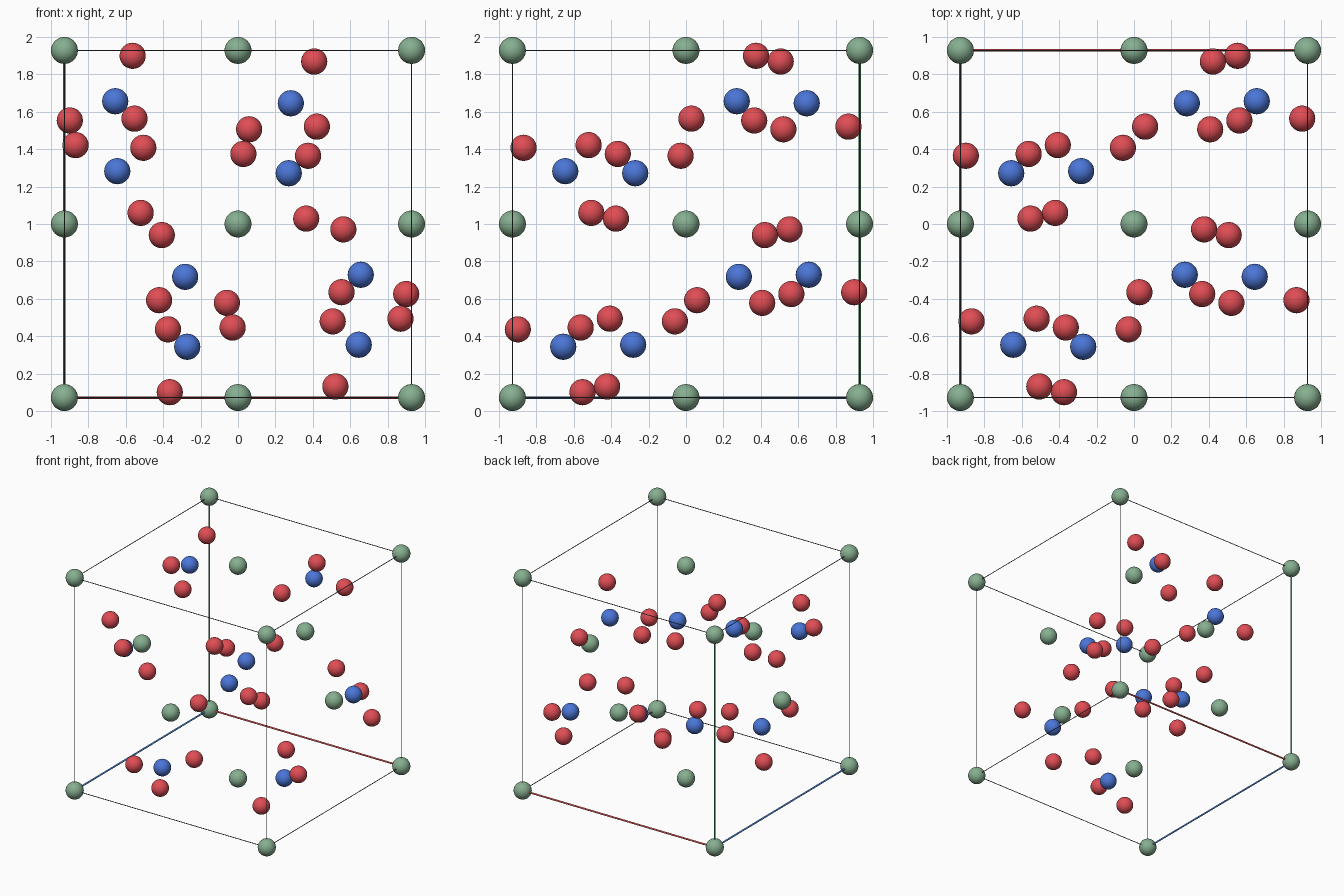
import bpy
from mathutils import Vector

if "Cube" in bpy.data.objects:
    bpy.data.objects.remove(bpy.data.objects["Cube"])

A = 1.856                      # cell edge length
CENTRE = Vector((0, 0, 1.0))


def material(name, rgb):
    m = bpy.data.materials.new(name)
    m.diffuse_color = (*rgb, 1)
    m.use_nodes = True
    m.node_tree.nodes["Principled BSDF"].inputs["Base Color"].default_value = m.diffuse_color
    return m


GREEN = material("sage green", (0.24, 0.43, 0.28))
BLUE = material("blue", (0.07, 0.18, 0.68))
RED = material("red", (0.74, 0.075, 0.09))
GREY = material("dark grey", (0.10, 0.10, 0.10))
AXIS_RED = material("axis red", (0.70, 0.08, 0.08))
AXIS_GREEN = material("axis green", (0.06, 0.34, 0.12))
AXIS_BLUE = material("axis blue", (0.07, 0.24, 0.70))


def place(f):
    """Cell coordinates (-0.5..0.5, second axis up) to scene coordinates."""
    return CENTRE + A * Vector((f[0], -f[2], f[1]))


def sphere(name, f, radius, mat):
    bpy.ops.mesh.primitive_uv_sphere_add(segments=32, ring_count=16,
                                         radius=radius, location=place(f))
    ob = bpy.context.object
    ob.name = name
    ob.data.materials.append(mat)
    bpy.ops.object.shade_smooth()


def rod(name, p, q, radius, mat):
    a, b = place(p), place(q)
    d = b - a
    bpy.ops.mesh.primitive_cylinder_add(vertices=12, radius=radius,
                                        depth=d.length, location=(a + b) / 2)
    ob = bpy.context.object
    ob.name = name
    ob.rotation_euler = d.to_track_quat('Z', 'Y').to_euler()
    ob.data.materials.append(mat)
    bpy.ops.object.shade_smooth_by_angle()


def wrap(v):
    return (v + 0.5) % 1 - 0.5


def orbit(p, cyclic):
    """Cubic symmetry copies of a point: screw axes, then 3-fold rotations."""
    x, y, z = p
    base = [(x, y, z), (.5 + x, .5 - y, -z),
            (-x, .5 + y, .5 - z), (.5 - x, -y, .5 + z)]
    out = []
    for a, b, c in base:
        out += [(a, b, c), (c, a, b), (b, c, a)] if cyclic else [(a, b, c)]
    return [tuple(wrap(v) for v in f) for f in out]


# Green balls on the cell corners and face centres
S = (-0.5, 0.5)
corners = [(x, y, z) for x in S for y in S for z in S]
for c in corners:
    sphere("corner_ball", c, 0.072, GREEN)
for axis in range(3):
    for s in S:
        f = [0, 0, 0]
        f[axis] = s
        sphere("face_ball", f, 0.072, GREEN)

# Blue balls along the cube diagonals
for d in (0.1463, -0.1522):
    for f in orbit((d, d, d), False):
        sphere("blue_ball", f, 0.070, BLUE)

# Red balls in general positions
for p in ((0.1965, 0.0155, 0.2018), (-0.2272, -0.2195, -0.0320)):
    for f in orbit(p, True):
        sphere("red_ball", f, 0.070, RED)

# Cell frame: three thick coloured axes from one corner, thin grey edges elsewhere
AXES = (("axis_x", AXIS_RED), ("axis_up", AXIS_GREEN), ("axis_depth", AXIS_BLUE))
for c in corners:
    for axis, (name, mat) in enumerate(AXES):
        if c[axis] > 0:
            continue
        end = list(c)
        end[axis] = 0.5
        if c == (-0.5, -0.5, -0.5):
            rod(name, c, end, 0.007, mat)
        else:
            rod("cell_edge", c, end, 0.003, GREY)
